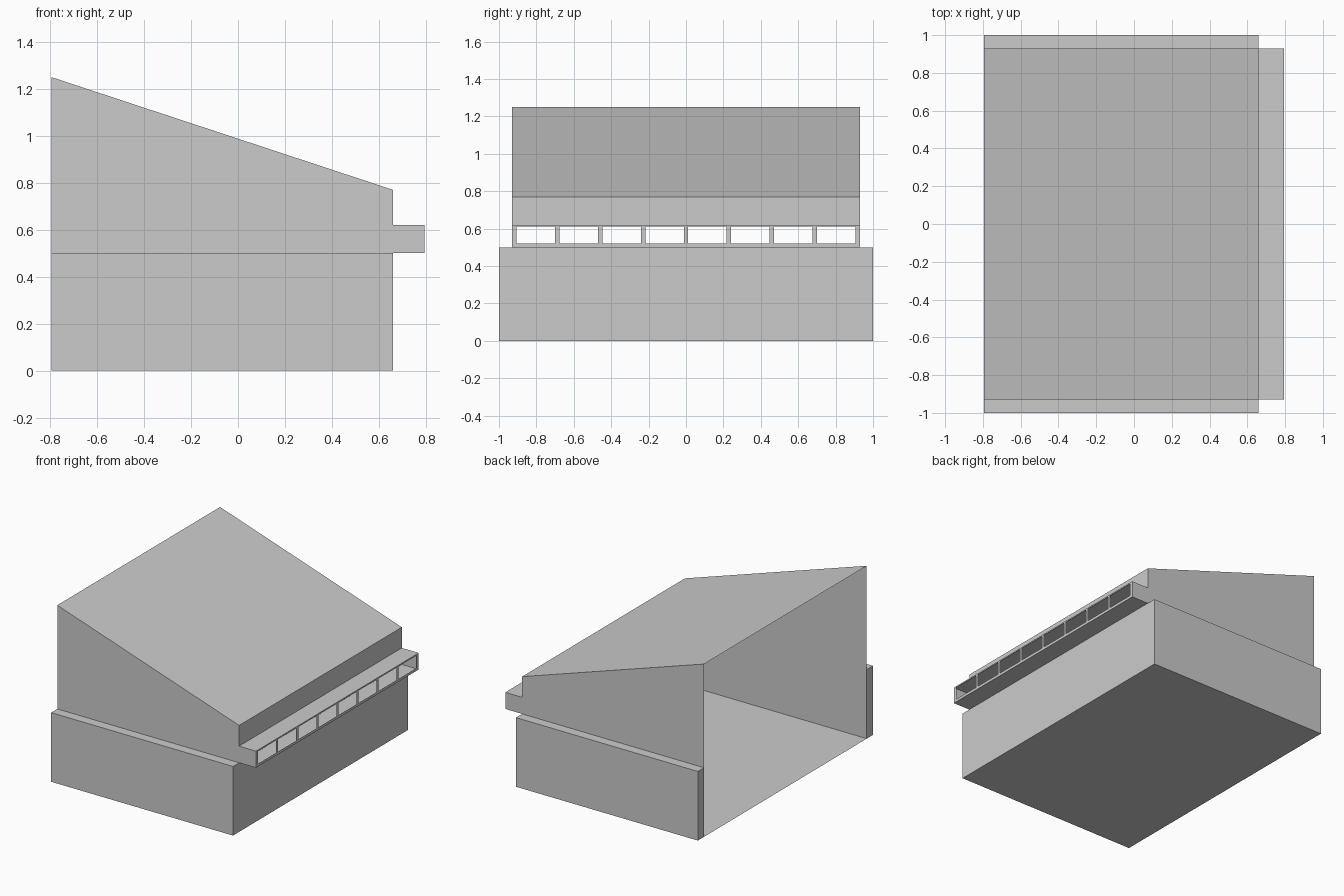
import bpy

# Remove the default object
cube = bpy.data.objects.get("Cube")
if cube:
    bpy.data.objects.remove(cube, do_unlink=True)

# Single plain grey material
GREY = (0.6, 0.6, 0.6, 1.0)
grey = bpy.data.materials.new("light_grey")
grey.use_nodes = True
grey.diffuse_color = GREY
grey.node_tree.nodes["Principled BSDF"].inputs["Base Color"].default_value = GREY

# Main dimensions
BACK, FRONT, LIP = -0.795, 0.66, 0.795     # open end, front wall, window bay
INNER, OUTER = 0.93, 1.0                   # half widths
LEDGE, BAY_TOP, EAVE, PEAK = 0.5, 0.62, 0.77, 1.25


def make(name, verts, faces):
    mesh = bpy.data.meshes.new(name)
    mesh.from_pydata(verts, [], faces)
    mesh.materials.append(grey)
    obj = bpy.data.objects.new(name, mesh)
    bpy.context.collection.objects.link(obj)
    return obj


def sheet(name, profile, half_width=INNER):
    """Thin sheet swept across y from an (x, z) profile."""
    verts = [(x, y, z) for x, z in profile for y in (-half_width, half_width)]
    faces = [(2 * i, 2 * i + 2, 2 * i + 3, 2 * i + 1) for i in range(len(profile) - 1)]
    return make(name, verts, faces)


def side_wall(name, profile, y):
    """Flat end panel, facing away from the middle."""
    points = profile if y > 0 else profile[::-1]
    return make(name, [(x, y, z) for x, z in points], [tuple(range(len(points)))])


def box(name, low, high):
    bpy.ops.mesh.primitive_cube_add(size=1, location=[(a + b) / 2 for a, b in zip(low, high)])
    obj = bpy.context.object
    obj.name = name
    obj.data.name = name
    for v in obj.data.vertices:
        v.co = [c * (b - a) for c, a, b in zip(v.co, low, high)]
    obj.data.materials.append(grey)
    return obj


# Roof, front walls, window bay and floor
sheet("sloping_roof", [(BACK, PEAK), (FRONT, EAVE)])
sheet("upper_front_wall", [(FRONT, EAVE), (FRONT, BAY_TOP)])
sheet("bay_roof", [(FRONT, BAY_TOP), (LIP, BAY_TOP)])
sheet("bay_floor", [(LIP, LEDGE), (FRONT, LEDGE)])
sheet("lower_front_wall", [(FRONT, LEDGE), (FRONT, 0)])
sheet("floor", [(FRONT, 0), (BACK, 0)])

# Upper side walls and the thicker lower side walls
outline = [(BACK, LEDGE), (BACK, PEAK), (FRONT, EAVE),
           (FRONT, BAY_TOP), (LIP, BAY_TOP), (LIP, LEDGE)]
for side, label in ((-1, "right"), (1, "left")):
    side_wall(label + "_upper_wall", outline, side * INNER)
    y0, y1 = sorted((side * INNER, side * OUTER))
    box(label + "_lower_wall", (BACK, y0, 0), (FRONT, y1, LEDGE))

# Window frame: sill, head and evenly spaced uprights around eight openings
WINDOWS, BAR, EDGE = 8, 0.0235, 0.025
SILL, HEAD = LEDGE + 0.02, BAY_TOP - 0.01
sheet("window_head", [(LIP, BAY_TOP), (LIP, HEAD)])
sheet("window_sill", [(LIP, SILL), (LIP, LEDGE)])
pitch = (2 * (INNER - EDGE) + BAR) / WINDOWS
for i in range(WINDOWS + 1):
    start = max(-INNER, -INNER + EDGE - BAR + i * pitch)
    end = -INNER + EDGE + i * pitch
    if i == 0:
        start = -INNER
    if i == WINDOWS:
        end = INNER
    make("window_upright", [(LIP, start, SILL), (LIP, end, SILL),
                            (LIP, end, HEAD), (LIP, start, HEAD)], [(0, 1, 2, 3)])
